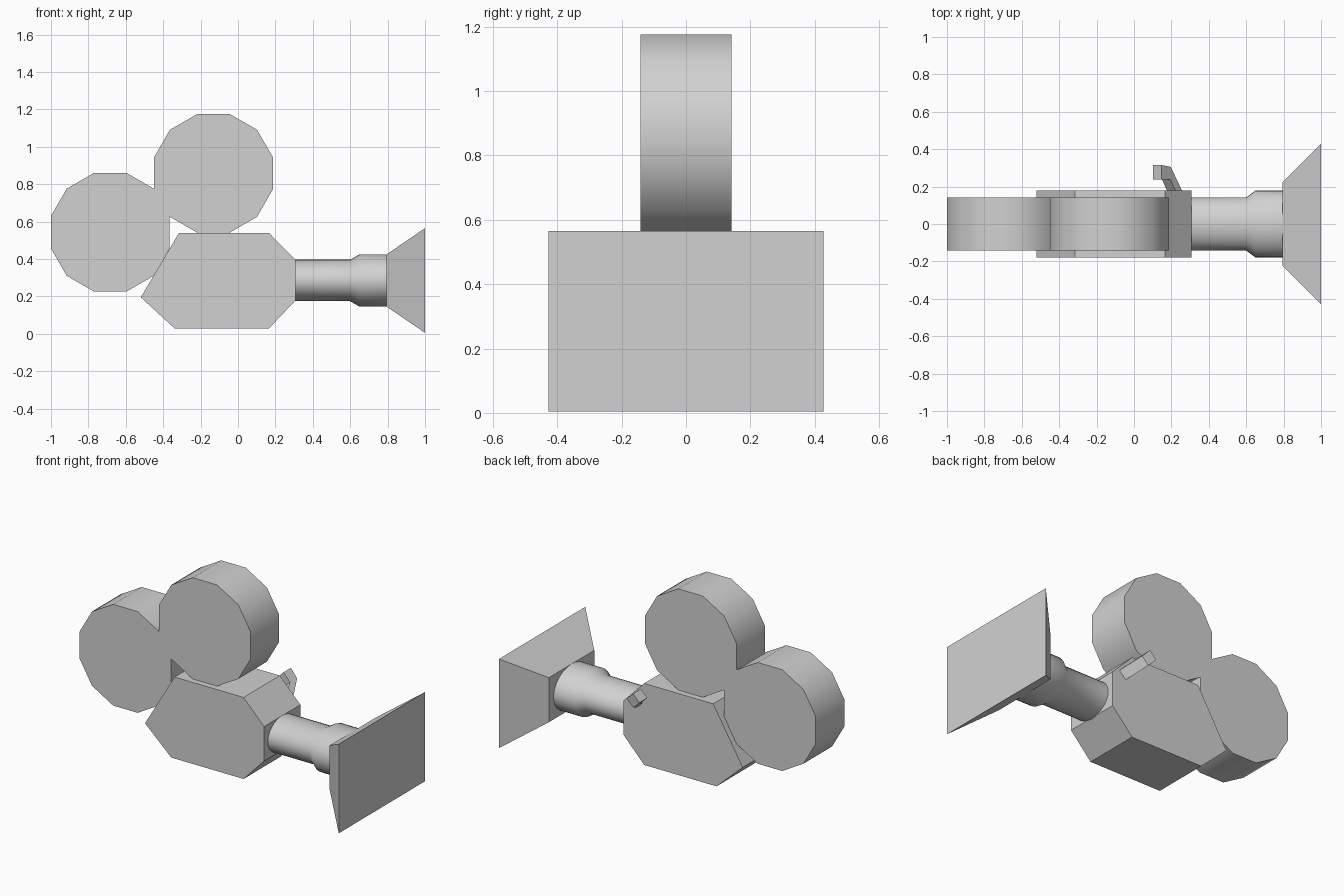
import bpy, bmesh, math
from mathutils import Vector

cube = bpy.data.objects.get("Cube")
if cube:
    bpy.data.objects.remove(cube, do_unlink=True)

GREY = (0.64, 0.64, 0.64, 1.0)
mat = bpy.data.materials.new("light grey")
mat.use_nodes = True
mat.diffuse_color = GREY
mat.node_tree.nodes["Principled BSDF"].inputs["Base Color"].default_value = GREY


def loft(name, rings, smooth=None):
    """Join matching rings of points into a closed solid with flat end caps."""
    bm = bmesh.new()
    loops = [[bm.verts.new(p) for p in ring] for ring in rings]
    n = len(loops[0])
    for a, b in zip(loops, loops[1:]):
        for i in range(n):
            j = (i + 1) % n
            bm.faces.new((a[i], a[j], b[j], b[i]))
    bm.faces.new(loops[0])
    bm.faces.new(loops[-1])
    bmesh.ops.recalc_face_normals(bm, faces=bm.faces)
    mesh = bpy.data.meshes.new(name)
    bm.to_mesh(mesh)
    bm.free()
    mesh.materials.append(mat)
    ob = bpy.data.objects.new(name, mesh)
    bpy.context.collection.objects.link(ob)
    if smooth:
        bpy.ops.object.select_all(action='DESELECT')
        ob.select_set(True)
        bpy.context.view_layer.objects.active = ob
        bpy.ops.object.shade_smooth_by_angle(angle=math.radians(smooth))
    return ob


def slab(name, outline, half_depth, smooth=None):
    """Extrude an x-z outline evenly along y."""
    return loft(name, [[(x, y, z) for x, z in outline]
                       for y in (-half_depth, half_depth)], smooth)


# Camera body with chamfered front and pointed rear
slab("camera_body", [(-0.52, 0.195), (-0.315, 0.54), (0.165, 0.54), (0.307, 0.395),
                     (0.307, 0.178), (0.165, 0.028), (-0.338, 0.028)], 0.18)

# Two twelve-sided film reels
for name, cx, cz in (("rear_reel", -0.683, 0.543), ("top_reel", -0.131, 0.858)):
    r = 0.318 / math.cos(math.pi / 12)
    angles = [math.pi / 12 + k * math.pi / 6 for k in range(12)]
    slab(name, [(cx + r * math.cos(a), cz + r * math.sin(a)) for a in angles], 0.142, 35)

# Oval lens barrel that steps up toward the hood
LENS_Z = 0.285
stations = [(0.29, 0.111), (0.60, 0.111), (0.65, 0.14), (0.81, 0.14)]
turns = [k * math.tau / 32 for k in range(32)]
loft("lens_barrel", [[(x, 1.28 * r * math.cos(a), LENS_Z + r * math.sin(a)) for a in turns]
                     for x, r in stations], 40)

# Flared rectangular hood with a flat front
corners = [(-1, -1), (1, -1), (1, 1), (-1, 1)]
loft("lens_hood", [[(x, hy * sy, LENS_Z + hz * sz) for sy, sz in corners]
                   for x, hy, hz in ((0.795, 0.225, 0.14), (1.0, 0.428, 0.28))])

# Bent viewfinder on the back, tilted 45 degrees: (rise along tilt, y) outline
finder = [(0.385, 0.315), (0.286, 0.305), (0.160, 0.172),
          (0.232, 0.172), (0.290, 0.238), (0.385, 0.238)]
loft("viewfinder", [[Vector(((s - q) / 2, y, (s + q) / 2)) for q, y in finder]
                    for s in (0.59, 0.68)])
